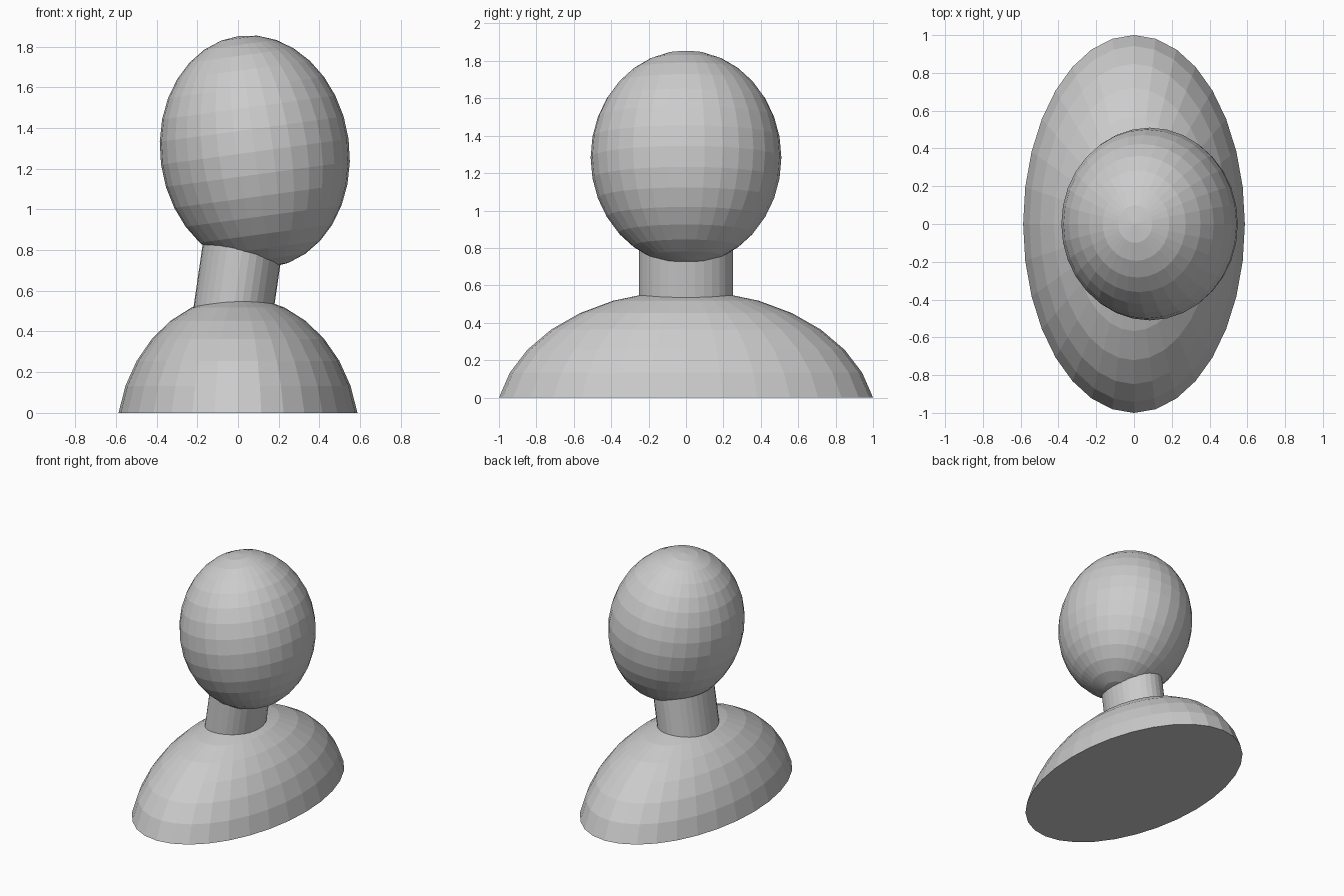
import bpy, bmesh
from math import radians, sin, cos
from mathutils import Vector

if "Cube" in bpy.data.objects:
    bpy.data.objects.remove(bpy.data.objects["Cube"])


def finish(bm, name, scale, loc, tilt=0.0):
    """Scale the unit shape, tilt it sideways and place it as an object."""
    for v in bm.verts:
        v.co = Vector((v.co.x * scale[0], v.co.y * scale[1], v.co.z * scale[2]))
    bmesh.ops.recalc_face_normals(bm, faces=bm.faces[:])
    mesh = bpy.data.meshes.new(name)
    bm.to_mesh(mesh)
    bm.free()
    ob = bpy.data.objects.new(name, mesh)
    ob.location = loc
    ob.rotation_euler.y = radians(tilt)
    bpy.context.collection.objects.link(ob)
    return ob


def unit_sphere():
    bm = bmesh.new()
    bmesh.ops.create_uvsphere(bm, u_segments=32, v_segments=16, radius=1)
    return bm


# Shoulders: wide ellipsoid cut flat one ring above its equator
ring = radians(11.25)
bm = unit_sphere()
low = [v for v in bm.verts if v.co.z < sin(ring) - 0.01]
bmesh.ops.delete(bm, geom=low, context='VERTS')
bmesh.ops.contextual_create(bm, geom=[e for e in bm.edges if e.is_boundary])
height = 0.71
finish(bm, "shoulders", (0.587 / cos(ring), 1 / cos(ring), height),
       (0, 0, -height * sin(ring)))

# Neck: oval cylinder leaning to +x, ends buried in shoulders and head
bm = bmesh.new()
bmesh.ops.create_cone(bm, cap_ends=True, segments=32, radius1=1, radius2=1, depth=1)
finish(bm, "neck", (0.196, 0.252, 0.55), (0.0, 0, 0.66), 8.3)

# Head: tall ellipsoid leaning back to -x
finish(unit_sphere(), "head", (0.465, 0.51, 0.574), (0.0825, 0, 1.283), -7.8)
